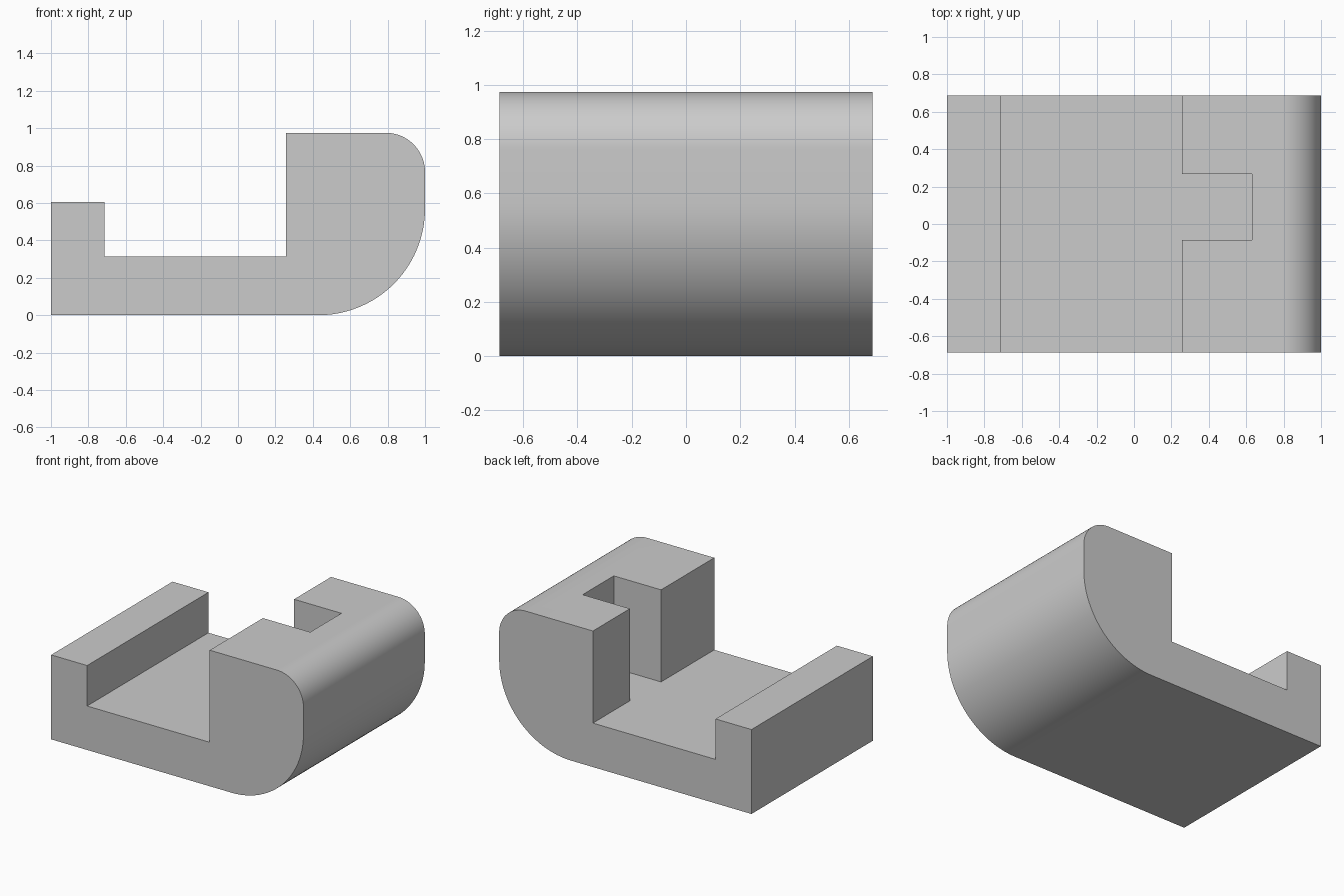
import bpy
import bmesh
from math import cos, sin, pi

cube = bpy.data.objects.get("Cube")
if cube:
    bpy.data.objects.remove(cube, do_unlink=True)

HALF_DEPTH = 0.687
FLOOR, LIP, TOP = 0.315, 0.605, 0.975

grey = bpy.data.materials.new("light grey")
grey.use_nodes = True
grey.diffuse_color = (0.6, 0.6, 0.6, 1)
grey.node_tree.nodes["Principled BSDF"].inputs["Base Color"].default_value = grey.diffuse_color


def arc(cx, cz, r, start, steps=24):
    """Quarter circle, anticlockwise from the start angle."""
    return [(cx + r * cos(start + pi / 2 * i / steps),
             cz + r * sin(start + pi / 2 * i / steps)) for i in range(steps + 1)]


def extrude_profile(name, points, y0, y1):
    """Solid made by sweeping an x-z outline along y."""
    bm = bmesh.new()
    face = bm.faces.new([bm.verts.new((x, y0, z)) for x, z in points])
    swept = bmesh.ops.extrude_face_region(bm, geom=[face], use_keep_orig=True)
    moved = [g for g in swept["geom"] if isinstance(g, bmesh.types.BMVert)]
    bmesh.ops.translate(bm, verts=moved, vec=(0, y1 - y0, 0))
    bmesh.ops.recalc_face_normals(bm, faces=bm.faces)
    mesh = bpy.data.meshes.new(name)
    bm.to_mesh(mesh)
    bm.free()
    mesh.materials.append(grey)
    obj = bpy.data.objects.new(name, mesh)
    bpy.context.collection.objects.link(obj)
    return obj


# Channel body: low lip, flat floor and tall rounded block
R_LOW, R_HIGH = 0.57, 0.21
outline = [(-1, 0)]
outline += arc(1 - R_LOW, R_LOW, R_LOW, -pi / 2)
outline += arc(1 - R_HIGH, TOP - R_HIGH, R_HIGH, 0)
outline += [(0.257, TOP), (0.257, FLOOR), (-0.715, FLOOR), (-0.715, LIP), (-1, LIP)]
body = extrude_profile("channel_body", outline, -HALF_DEPTH, HALF_DEPTH)

# Slot through the inner wall of the tall block, flush with the floor
slot = extrude_profile("slot_cutter",
                       [(0.1, FLOOR), (0.632, FLOOR), (0.632, 1.2), (0.1, 1.2)],
                       -0.085, 0.268)
slot.hide_render = True
slot.hide_set(True)
cut = body.modifiers.new("slot", 'BOOLEAN')
cut.object = slot
cut.operation = 'DIFFERENCE'
cut.solver = 'EXACT'

# Apply the cut, then smooth the rounded edges only
bpy.context.view_layer.objects.active = body
body.select_set(True)
bpy.ops.object.modifier_apply(modifier=cut.name)
bpy.data.objects.remove(slot, do_unlink=True)
bpy.ops.object.shade_smooth_by_angle(angle=pi / 6)
